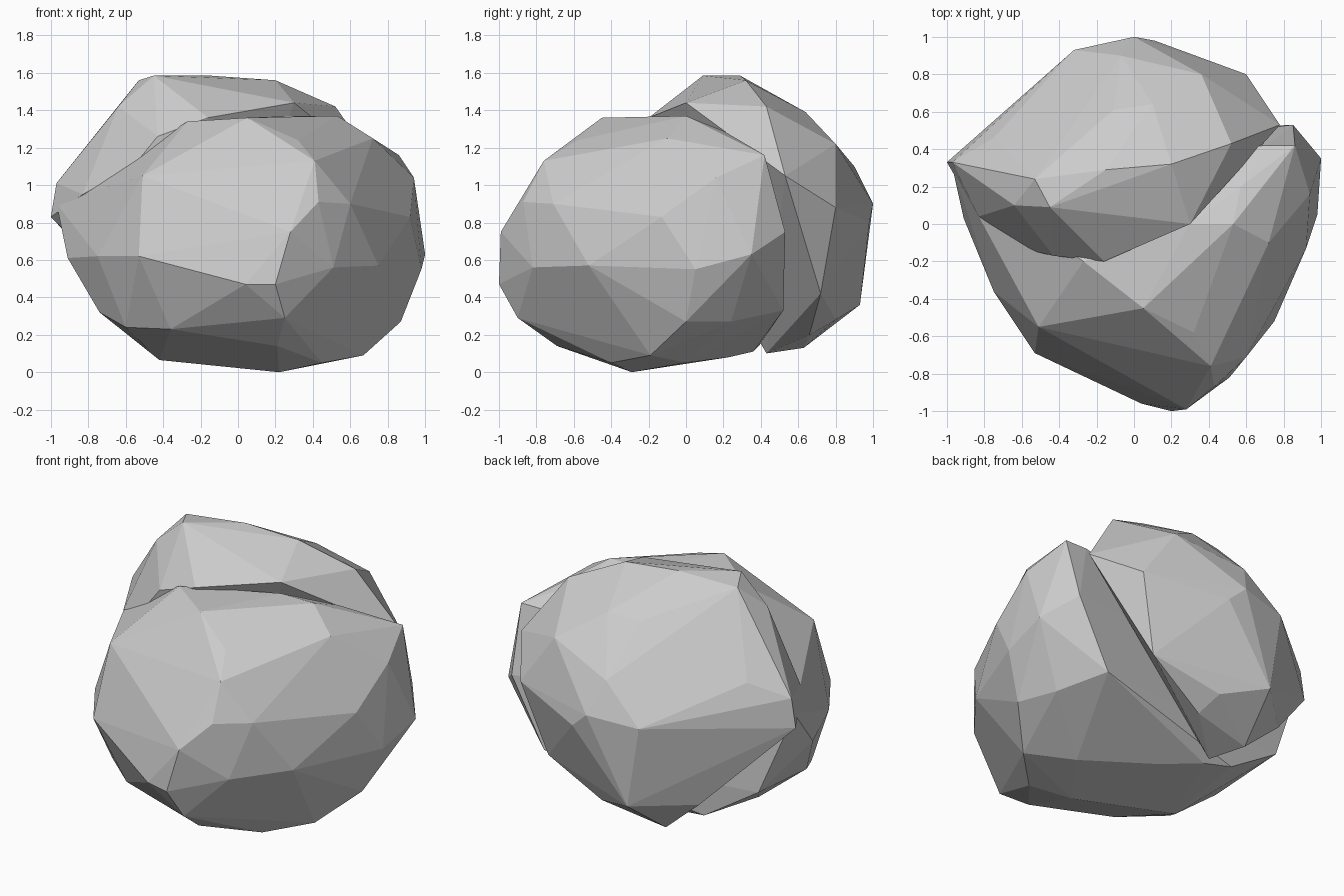
import bpy, bmesh, math


def boulder(name, corners):
    """Faceted stone: the convex skin around its corner points."""
    bm = bmesh.new()
    for c in corners:
        bm.verts.new(c)
    bmesh.ops.convex_hull(bm, input=bm.verts[:])
    loose = [v for v in bm.verts if not v.link_faces]
    bmesh.ops.delete(bm, geom=loose, context='VERTS')
    # merge nearly coplanar facets into larger flat planes
    bmesh.ops.dissolve_limit(bm, angle_limit=math.radians(3),
                             verts=bm.verts[:], edges=bm.edges[:])
    bmesh.ops.recalc_face_normals(bm, faces=bm.faces[:])
    mesh = bpy.data.meshes.new(name)
    bm.to_mesh(mesh)
    bm.free()
    obj = bpy.data.objects.new(name, mesh)
    bpy.context.collection.objects.link(obj)
    return obj


# Large front boulder
boulder("front_boulder", [
    # crown and upper front
    (0.05, -0.45, 1.36), (-0.27, -0.2, 1.34), (0.3, 0.0, 1.37), (0.53, 0.0, 1.37),
    (0.57, 0.2, 1.29), (0.71, 0.42, 1.16), (0.72, -0.1, 1.25), (0.86, 0.42, 1.16),
    (-0.51, -0.55, 1.05), (0.32, -0.58, 1.24), (0.41, -0.76, 1.13), (0.43, -0.87, 0.91),
    # nose and front belly
    (0.28, -0.99, 0.75), (0.2, -1.0, 0.47), (0.04, -0.96, 0.47), (-0.19, -0.82, 0.55),
    (-0.53, -0.69, 0.62), (0.51, -0.82, 0.56), (0.6, -0.71, 0.9), (0.25, -0.9, 0.29),
    # right flank
    (0.73, -0.25, 1.06), (0.75, -0.52, 0.57), (0.92, -0.13, 0.83), (0.94, 0.16, 1.04),
    (0.98, 0.05, 0.55), (1.0, 0.35, 0.63), (0.87, 0.0, 0.27), (0.78, 0.24, 0.27),
    (0.85, 0.53, 0.75), (0.63, 0.52, 0.33),
    # underside
    (0.21, -0.69, 0.14), (-0.36, -0.6, 0.23), (-0.6, -0.4, 0.24), (-0.74, -0.15, 0.32),
    (-0.42, -0.13, 0.065), (0.22, -0.29, 0.0), (0.45, -0.4, 0.05), (0.67, -0.19, 0.09),
    (0.43, 0.0, 0.05), (0.0, 0.23, 0.08), (-0.22, 0.36, 0.11), (-0.4, 0.39, 0.14),
    # left flank
    (-0.75, -0.36, 0.62), (-0.91, 0.03, 0.61), (-0.97, 0.3, 0.9), (-0.76, 0.36, 0.37),
])

# Leaning boulder behind it
boulder("back_boulder", [
    # crown
    (-0.53, 0.24, 1.56), (-0.45, 0.09, 1.585), (-0.15, 0.29, 1.585), (0.2, 0.32, 1.56),
    (0.52, 0.43, 1.42), (0.3, 0.0, 1.44), (-0.31, 0.03, 1.52), (-0.64, 0.1, 1.42),
    # front lip overlapping the other boulder
    (-0.16, -0.2, 1.36), (-0.43, -0.17, 1.26), (-0.56, -0.14, 1.1), (-0.83, 0.04, 0.95),
    # left corner
    (-0.97, 0.33, 1.01), (-1.0, 0.33, 0.83), (-0.75, 0.46, 1.1), (-0.72, 0.52, 0.7),
    # back face
    (0.1, 0.64, 1.39), (0.36, 0.8, 1.22), (-0.11, 0.61, 1.38), (-0.07, 0.9, 1.1),
    (-0.24, 0.64, 1.2), (-0.51, 0.74, 0.86), (-0.32, 0.93, 0.87), (0.0, 1.0, 0.9),
    (0.11, 0.98, 0.8), (0.6, 0.8, 0.88), (0.78, 0.53, 1.05),
    # lower back and underside
    (-0.24, 0.93, 0.36), (-0.27, 0.93, 0.52), (-0.54, 0.64, 0.34), (-0.3, 0.63, 0.13),
    (0.03, 0.8, 0.28), (0.07, 0.66, 0.2), (-0.2, 0.43, 0.1), (0.46, 0.72, 0.42),
    (0.53, 0.72, 0.62),
])
